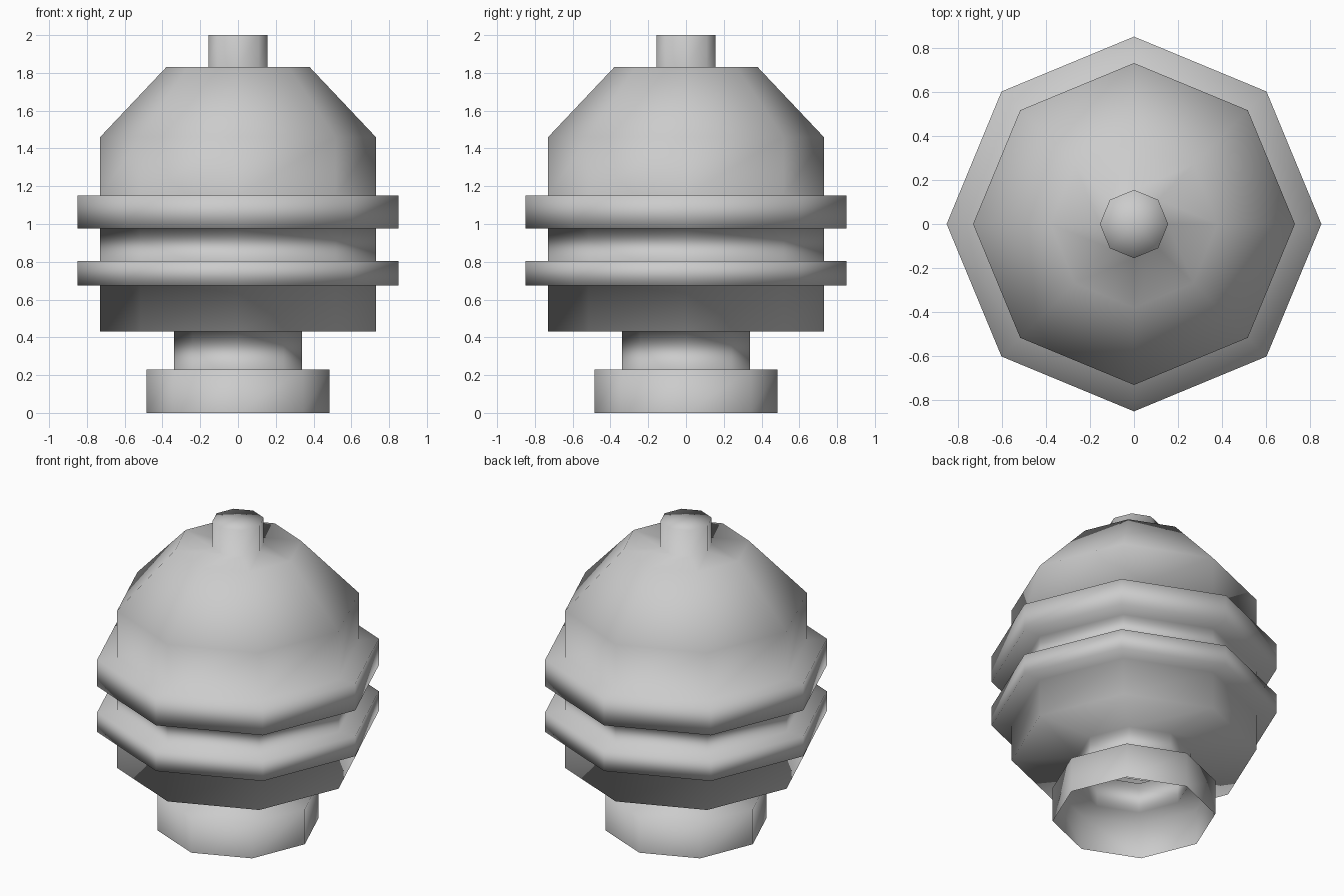
import bpy, bmesh, math

if "Cube" in bpy.data.objects:
    bpy.data.objects.remove(bpy.data.objects["Cube"])

SIDES = 8

# Half profile from the open foot up to the closed knob (radius, height)
profile = [(.485, 0), (.485, .23), (.34, .23), (.34, .43),
           (.73, .43), (.73, .675),
           (.85, .675), (.85, .805), (.73, .805), (.73, .975),
           (.85, .975), (.85, 1.15), (.73, 1.15),
           (.73, 1.46), (.38, 1.83), (.155, 1.83), (.155, 2.0)]

bm = bmesh.new()
rings = []
for r, z in profile:
    rings.append([bm.verts.new((r * math.cos(i * math.tau / SIDES),
                                r * math.sin(i * math.tau / SIDES), z))
                  for i in range(SIDES)])

# Walls and ledges
for low, high in zip(rings, rings[1:]):
    for i in range(SIDES):
        j = (i + 1) % SIDES
        bm.faces.new((low[i], low[j], high[j], high[i]))

# Knob cap; the foot stays open underneath
tip = bm.verts.new((0, 0, 2.0))
for i in range(SIDES):
    bm.faces.new((rings[-1][i], rings[-1][(i + 1) % SIDES], tip))

# Smooth shading over the whole lathed surface
for f in bm.faces:
    f.smooth = True

mesh = bpy.data.meshes.new("ribbed_vessel")
bm.to_mesh(mesh)
bm.free()
bpy.context.collection.objects.link(bpy.data.objects.new("ribbed_vessel", mesh))
